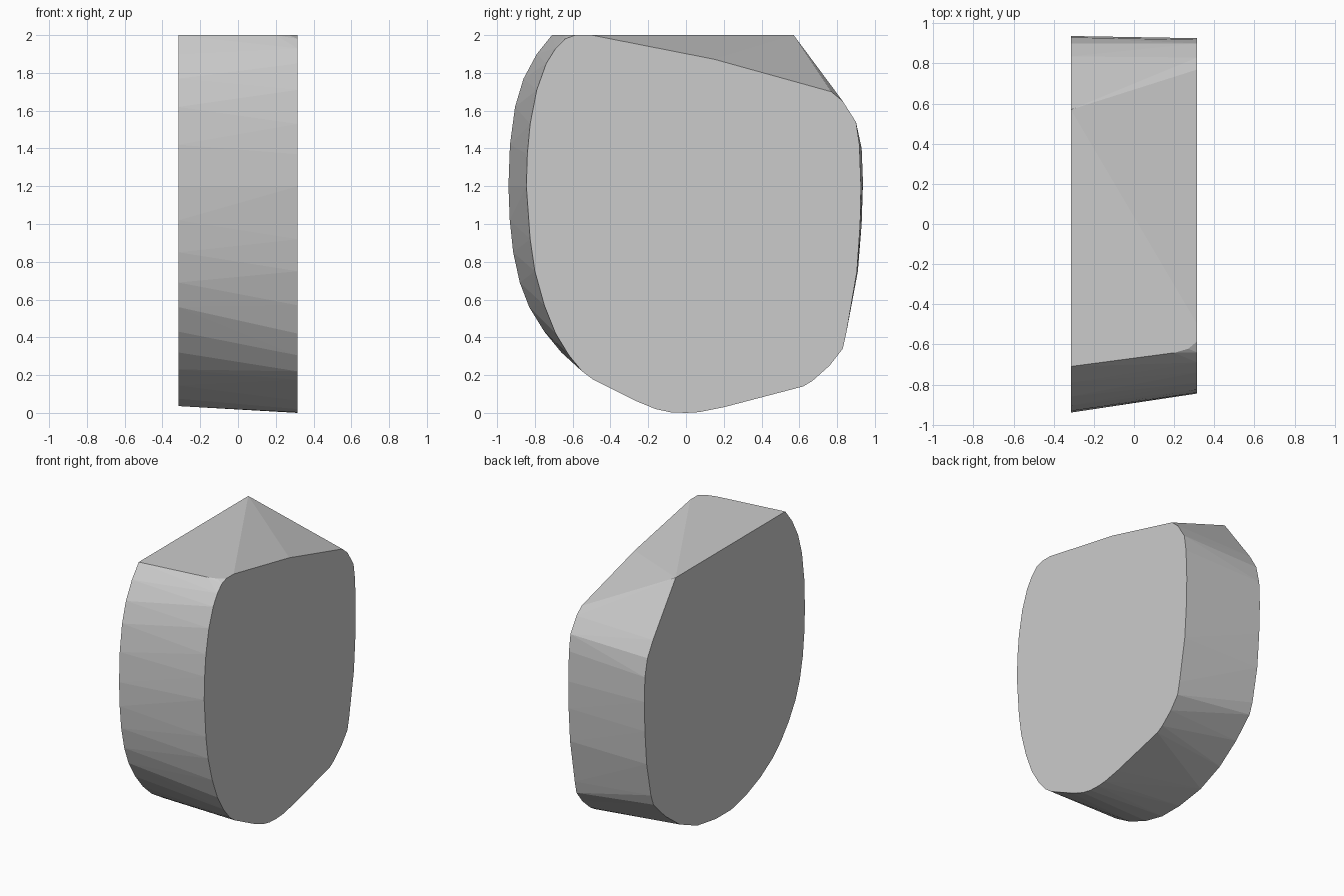
import bpy, bmesh

HALF = 0.315  # half thickness along x

# Outline (y, z) of the right-hand flat face
right_face = [
    (-0.585, 2.0), (-0.50, 2.0), (0.15, 1.872), (0.77, 1.70), (0.83, 1.65),
    (0.90, 1.54), (0.918, 1.42), (0.926, 1.2), (0.922, 1.0), (0.905, 0.75),
    (0.85, 0.43), (0.83, 0.34), (0.76, 0.25), (0.67, 0.17), (0.62, 0.14),
    (0.2, 0.03), (0.07, 0.004), (0.0, 0.0), (-0.08, 0.003), (-0.16, 0.02), (-0.27, 0.065),
    (-0.49, 0.175), (-0.55, 0.22), (-0.62, 0.305), (-0.69, 0.42), (-0.75, 0.57),
    (-0.80, 0.75), (-0.825, 0.92), (-0.845, 1.2), (-0.84, 1.37), (-0.825, 1.53),
    (-0.79, 1.71), (-0.74, 1.85), (-0.69, 1.93), (-0.64, 1.98),
]

# Outline (y, z) of the left-hand flat face
left_face = [
    (-0.71, 2.0), (0.57, 2.0), (0.835, 1.64), (0.90, 1.53), (0.93, 1.4),
    (0.937, 1.22), (0.93, 1.0), (0.91, 0.75), (0.86, 0.5), (0.83, 0.42),
    (0.69, 0.28), (0.52, 0.155), (0.32, 0.07), (0.1, 0.036), (-0.08, 0.036),
    (-0.25, 0.075), (-0.42, 0.145), (-0.56, 0.23), (-0.66, 0.32), (-0.75, 0.43),
    (-0.83, 0.56), (-0.88, 0.69), (-0.915, 0.85), (-0.933, 1.02), (-0.94, 1.2),
    (-0.932, 1.42), (-0.905, 1.62), (-0.86, 1.77), (-0.79, 1.9),
]

# Block: convex skin stretched between the two faces
bm = bmesh.new()
for x, outline in ((HALF, right_face), (-HALF, left_face)):
    for y, z in outline:
        bm.verts.new((x, y, z))
# Rounded front corner of the flat top
for x, y in ((0.2, -0.642), (0.27, -0.622)):
    bm.verts.new((x, y, 2.0))

hull = bmesh.ops.convex_hull(bm, input=list(bm.verts))
loose = {v for v in hull["geom_interior"] + hull["geom_unused"]
         if isinstance(v, bmesh.types.BMVert) and not v.link_faces}
bmesh.ops.delete(bm, geom=list(loose), context='VERTS')
# Merge the flat end caps and top into single faces
bmesh.ops.dissolve_limit(bm, angle_limit=0.005, verts=list(bm.verts), edges=list(bm.edges))
bmesh.ops.recalc_face_normals(bm, faces=list(bm.faces))

mesh = bpy.data.meshes.new("block")
bm.to_mesh(mesh)
bm.free()
block = bpy.data.objects.new("block", mesh)
bpy.context.collection.objects.link(block)
